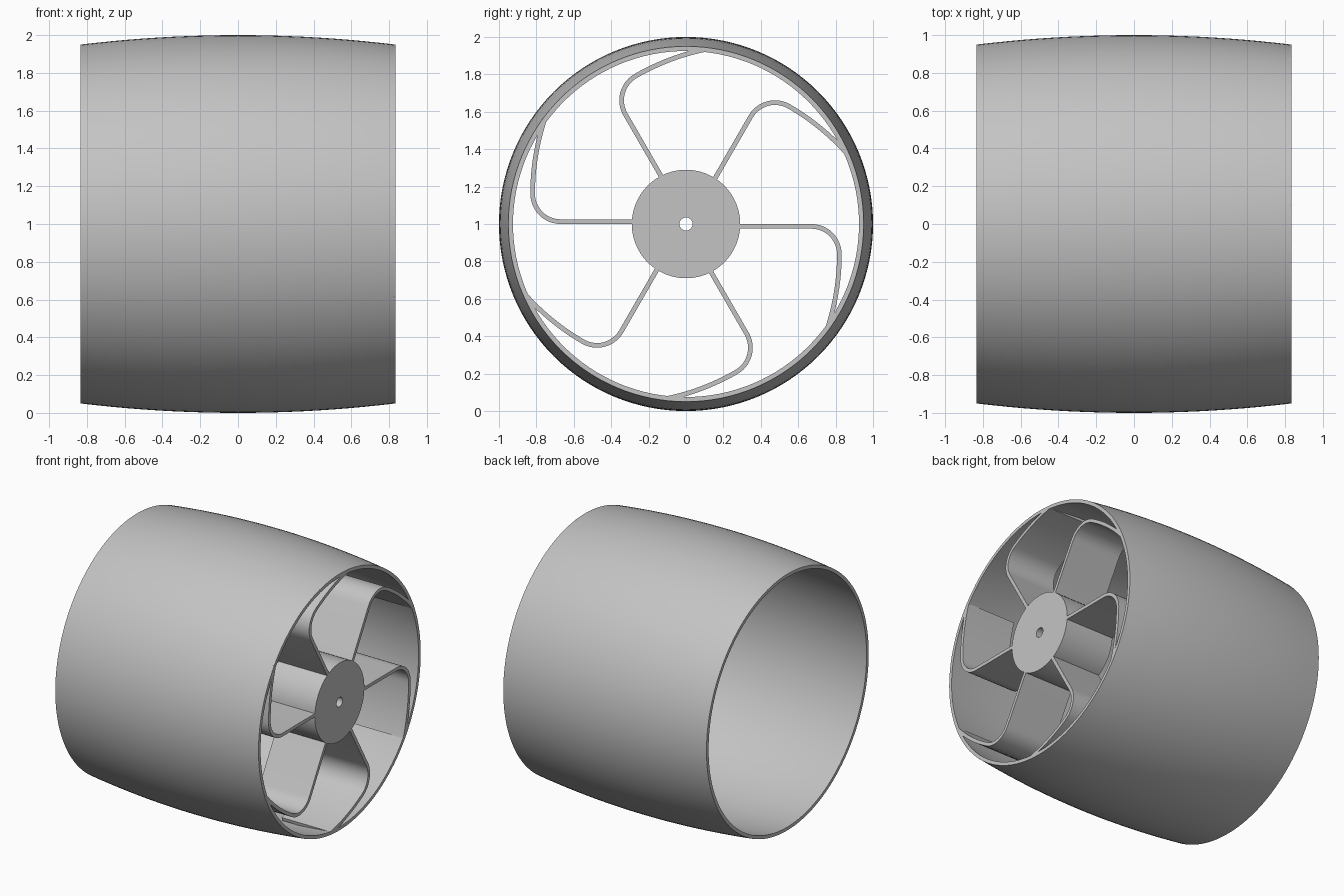
import bpy, bmesh, math
from mathutils import Matrix, Vector

cube = bpy.data.objects.get("Cube")
if cube:
    bpy.data.objects.remove(cube, do_unlink=True)

HALF = 0.833          # half the drum width
DEPTH = 0.4           # depth of hub and spokes
WALL = 0.025          # wall and spoke thickness
CENTRE = Vector((0, 0, 1))

grey = bpy.data.materials.new("plain_grey")
grey.use_nodes = True
grey.diffuse_color = (0.55, 0.55, 0.55, 1)
grey.node_tree.nodes["Principled BSDF"].inputs["Base Color"].default_value = grey.diffuse_color


def finish(name, bm):
    bmesh.ops.recalc_face_normals(bm, faces=bm.faces)
    mesh = bpy.data.meshes.new(name)
    bm.to_mesh(mesh)
    bm.free()
    mesh.materials.append(grey)
    obj = bpy.data.objects.new(name, mesh)
    obj.location = CENTRE
    bpy.context.collection.objects.link(obj)
    bpy.ops.object.select_all(action='DESELECT')
    obj.select_set(True)
    bpy.context.view_layer.objects.active = obj
    bpy.ops.object.shade_smooth_by_angle(angle=math.radians(35))
    return obj


def lathe(name, profile, steps):
    """Turn a closed (x, radius) profile around the x axis."""
    bm = bmesh.new()
    rings = []
    for i in range(steps):
        turn = Matrix.Rotation(math.tau * i / steps, 3, 'X')
        rings.append([bm.verts.new(turn @ Vector((x, r, 0))) for x, r in profile])
    for i in range(steps):
        a, b = rings[i], rings[(i + 1) % steps]
        for j in range(len(profile)):
            k = (j + 1) % len(profile)
            bm.faces.new((a[j], a[k], b[k], b[j]))
    return finish(name, bm)


# Crowned drum shell, open at both ends
xs = [HALF * (i / 10 - 1) for i in range(21)]
outer = [(x, 1 - 0.05 * (x / HALF) ** 2) for x in xs]
inner = [(x, r - WALL) for x, r in reversed(outer)]
lathe("drum_shell", outer + inner, 128)

# Hub with a through bore
back = HALF - DEPTH
lathe("hub", [(back, 0.035), (back, 0.29), (HALF, 0.29), (HALF, 0.035)], 64)


def arc(cy, cz, radius, start, end, steps):
    angles = [math.radians(start + (end - start) * i / steps) for i in range(steps + 1)]
    return [Vector((cy + radius * math.cos(a), cz + radius * math.sin(a))) for a in angles]


# Spoke centre line: straight arm, tight bend, long sweep into the wall
sweep = 1.257
path = [Vector((0.27, -0.0125))]
path += arc(0.67, -0.1625, 0.15, 90, 0, 12)
path += arc(0.82 - sweep, -0.1625, sweep, 0, -18.3, 12)[1:]


def spoke(name, angle):
    bm = bmesh.new()
    turn = Matrix.Rotation(angle, 3, 'X')
    sections = []
    for i, p in enumerate(path):
        along = (path[min(i + 1, len(path) - 1)] - path[max(i - 1, 0)]).normalized()
        if i == 1:
            along = Vector((1, 0))
        side = Vector((-along.y, along.x)) * WALL / 2
        corners = [(back, p + side), (HALF, p + side), (HALF, p - side), (back, p - side)]
        sections.append([bm.verts.new(turn @ Vector((x, q.x, q.y))) for x, q in corners])
    for a, b in zip(sections, sections[1:]):
        for j in range(4):
            k = (j + 1) % 4
            bm.faces.new((a[j], a[k], b[k], b[j]))
    bm.faces.new(sections[0])
    bm.faces.new(sections[-1])
    finish(name, bm)


for n in range(6):
    spoke(f"curved_spoke_{n + 1}", math.tau * n / 6)
